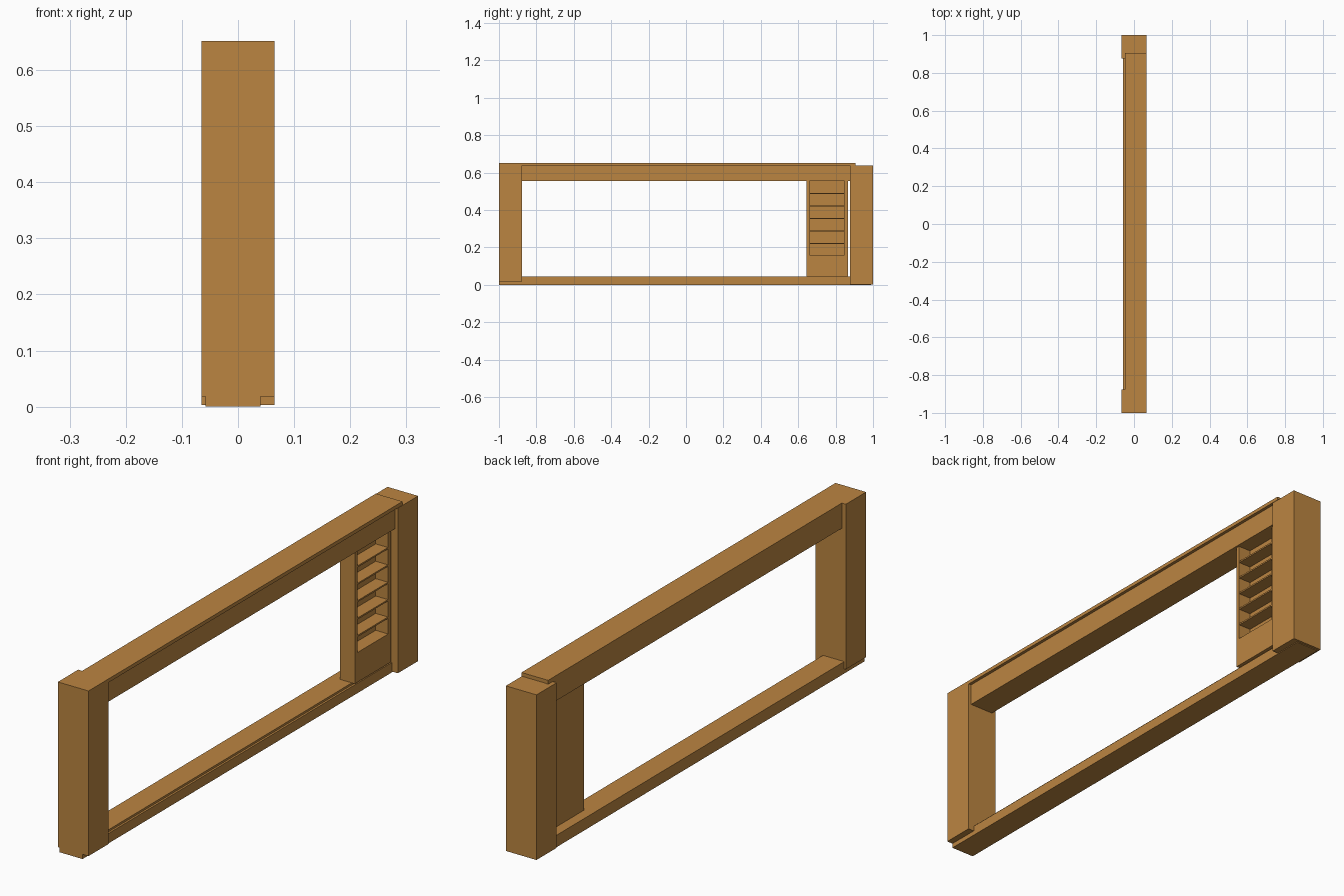
import bpy

if "Cube" in bpy.data.objects:
    bpy.data.objects.remove(bpy.data.objects["Cube"])

wood = bpy.data.materials.new("warm wood")
wood.diffuse_color = (0.50, 0.235, 0.053, 1)
wood.use_nodes = True
wood.node_tree.nodes["Principled BSDF"].inputs["Base Color"].default_value = wood.diffuse_color


def finish(name, mesh):
    mesh.materials.append(wood)
    ob = bpy.data.objects.new(name, mesh)
    bpy.context.collection.objects.link(ob)
    return ob


def extrude_profile(name, pts, y0, y1):
    """Closed x/z outline (counter-clockwise) swept along y."""
    n = len(pts)
    verts = [(x, y, z) for y in (y0, y1) for x, z in pts]
    faces = [tuple(range(n)), tuple(range(2 * n - 1, n - 1, -1))]
    faces += [(i, i + n, (i + 1) % n + n, (i + 1) % n) for i in range(n)]
    mesh = bpy.data.meshes.new(name)
    mesh.from_pydata(verts, [], faces)
    return finish(name, mesh)


def box(name, x, y, z):
    (x0, x1), (z0, z1) = x, z
    return extrude_profile(name, [(x0, z0), (x1, z0), (x1, z1), (x0, z1)], *y)


# End posts
box("front_post", (-0.065, 0.065), (-1.0, -0.877), (0.018, 0.652))
box("back_post", (-0.065, 0.065), (0.877, 1.0), (0.003, 0.637))

# Bottom rail with a small step along its right edge
extrude_profile("bottom_rail", [(-0.058, 0), (0.04, 0), (0.04, 0.038),
                                (0.032, 0.038), (0.032, 0.046), (-0.058, 0.046)],
                -1.0, 0.99)

# Top beam and the thin cap that laps over the back post
box("top_beam", (-0.048, 0.053), (-0.88, 0.88), (0.555, 0.64))
box("top_cap", (-0.048, 0.065), (-0.88, 0.905), (0.638, 0.652))
box("beam_side", (-0.048, -0.04), (0.87, 0.905), (0.555, 0.64))

# Shelf cabinet: back, sides, solid base
cab_x = (-0.018, 0.045)
box("cabinet_back", (-0.018, -0.008), (0.645, 0.865), (0.046, 0.555))
box("cabinet_left_side", cab_x, (0.645, 0.66), (0.046, 0.555))
box("cabinet_right_side", cab_x, (0.847, 0.865), (0.046, 0.555))
box("cabinet_base", cab_x, (0.66, 0.847), (0.046, 0.16))

# Evenly spaced shelves
for i in range(5):
    z = 0.222 + i * 0.0667
    box(f"shelf_{i + 1}", (-0.01, 0.044), (0.658, 0.849), (z - 0.003, z + 0.003))
